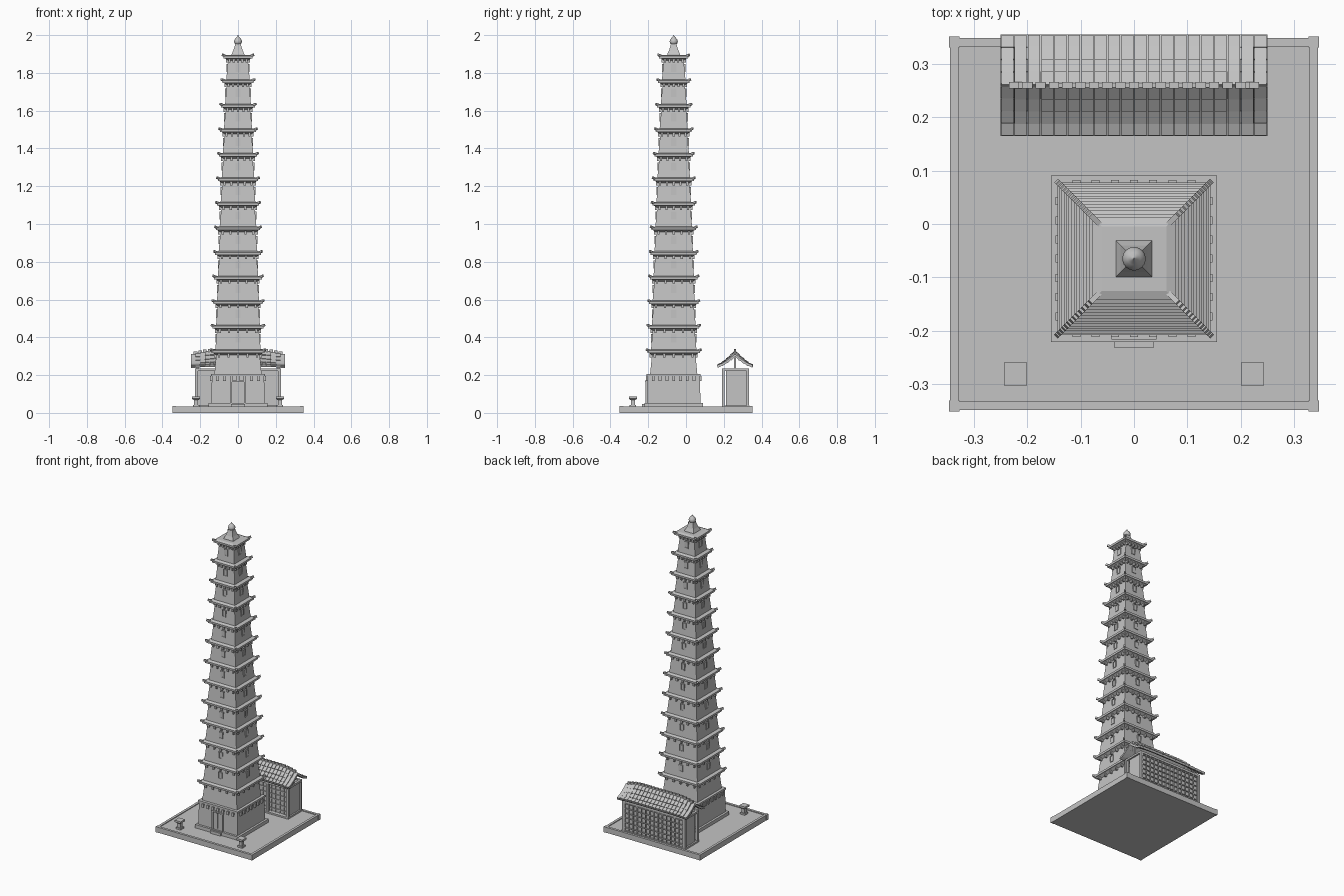
import bpy, bmesh, math
from mathutils import Matrix, Vector

if "Cube" in bpy.data.objects:
    bpy.data.objects.remove(bpy.data.objects["Cube"])

TY = -0.065          # tower centre on y
TIERS, STEP = 13, 0.13
GROUND = 0.03

stone = bpy.data.materials.new("grey stone")
stone.diffuse_color = (0.55, 0.55, 0.55, 1)
stone.use_nodes = True
stone.node_tree.nodes["Principled BSDF"].inputs["Base Color"].default_value = stone.diffuse_color


def finish(bm, name):
    bmesh.ops.recalc_face_normals(bm, faces=bm.faces)
    me = bpy.data.meshes.new(name)
    bm.to_mesh(me)
    bm.free()
    me.materials.append(stone)
    ob = bpy.data.objects.new(name, me)
    bpy.context.collection.objects.link(ob)
    return ob


def add_box(bm, c, s, rot=None):
    m = Matrix.Translation(c) @ (rot or Matrix()) @ Matrix.Diagonal((*s, 1))
    bmesh.ops.create_cube(bm, size=1, matrix=m)


def add_span(bm, x0, x1, y0, y1, z0, z1):
    add_box(bm, ((x0 + x1) / 2, (y0 + y1) / 2, (z0 + z1) / 2), (x1 - x0, y1 - y0, z1 - z0))


def add_stack(bm, profile, cx=0, cy=TY, n=4):
    """Stack of square (or round) rings from (half width, z) pairs."""
    k = math.sqrt(2) if n == 4 else 1
    rings = []
    for r, z in profile:
        rings.append([bm.verts.new((cx + r * k * math.cos(math.tau * (i + .5) / n),
                                    cy + r * k * math.sin(math.tau * (i + .5) / n), z)) for i in range(n)])
    for a, b in zip(rings, rings[1:]):
        for i in range(n):
            bm.faces.new((a[i], a[(i + 1) % n], b[(i + 1) % n], b[i]))
    bm.faces.new(rings[0][::-1])
    bm.faces.new(rings[-1])


def on_sides(bm, u, d, z, w, depth, h, sides=4):
    """Box repeated on the tower sides: u along the wall, d out from the centre."""
    for q in range(sides):
        r = Matrix.Rotation(q * math.pi / 2, 4, 'Z')
        add_box(bm, Vector((0, TY, 0)) + r @ Vector((u, -d, z)), (w, depth, h), r)


# Courtyard slab with raised rim and corner blocks
bm = bmesh.new()
add_span(bm, -.342, .342, -.347, .347, 0, GROUND)
for s in (-1, 1):
    add_box(bm, (s * .337, 0, .0175), (.016, .694, .035))
    add_box(bm, (0, s * .341, .0175), (.684, .016, .035))
    for t in (-1, 1):
        add_box(bm, (s * .337, t * .341, .018), (.02, .02, .036))
finish(bm, "courtyard")

# Tower base with footing, cornice brackets and front step
bm = bmesh.new()
add_stack(bm, [(.156, GROUND), (.156, .052)])
add_stack(bm, [(.142, .05), (.138, .195)])
add_stack(bm, [(.143, .195), (.143, .207)])
for i in range(7):
    on_sides(bm, (i - 3) * .036, .140, .182, .015, .014, .024)
add_span(bm, -.037, .037, -.232, -.205, GROUND, .048)
finish(bm, "tower_base")

# Door with frame
bm = bmesh.new()
fy = TY - .142
for s in (-1, 1):
    add_box(bm, (s * .035, fy, .108), (.008, .016, .116))
    add_box(bm, (s * .0155, fy + .002, .105), (.029, .008, .108))
add_box(bm, (0, fy, .168), (.084, .018, .009))
finish(bm, "tower_door")

# Thirteen storeys, each with a flared eave, brackets and upturned corners
walls, eaves, windows = bmesh.new(), bmesh.new(), bmesh.new()
for k in range(TIERS):
    ze = .33 + k * STEP
    e = .139 - .0052 * k + .004 * math.sin(math.pi * k / (TIERS - 1))
    z0 = .205 if k == 0 else ze - STEP
    bot, top = e - .014, e - .025
    add_stack(walls, [(bot, z0), (top, ze - .012)])
    add_stack(eaves, [(top, ze - .024), (e - .008, ze - .013), (e, ze - .013),
                      (e + .001, ze), (e - .016, ze + .006)])
    for sx in (-1, 1):
        for sy in (-1, 1):
            rot = Matrix.Rotation(math.atan2(sy, sx), 4, 'Z') @ Matrix.Rotation(-.3, 4, 'Y')
            add_box(eaves, (sx * (e - .003), TY + sy * (e - .003), ze + .002), (.026, .010, .012), rot)
    for i in range(5):
        on_sides(eaves, (i - 2) * top * .44, top + .006, ze - .026, .011, .014, .02)
    if k:
        zm, mid = ze - STEP / 2, (bot + top) / 2
        for u in (-1, 1):
            on_sides(windows, u * .0115, mid, zm, .004, .010, .042)
            on_sides(windows, 0, mid, zm + u * .0195, .027, .010, .004)
        on_sides(windows, 0, mid, zm, .02, .005, .037)
finish(walls, "storey_walls")
finish(eaves, "storey_eaves")
finish(windows, "storey_windows")

# Spire and finial
bm = bmesh.new()
add_stack(bm, [(.034, 1.893), (.034, 1.899), (.025, 1.918), (.018, 1.94), (.014, 1.957)])
finish(bm, "spire")
bm = bmesh.new()
add_stack(bm, [(.012, 1.95), (.019, 1.956), (.022, 1.966), (.019, 1.976),
               (.012, 1.985), (.005, 1.992), (.001, 2.0)], n=20)
ob = finish(bm, "finial")
bpy.context.view_layer.objects.active = ob
ob.select_set(True)
bpy.ops.object.shade_smooth_by_angle(angle=math.radians(40))

# Hall body: walls, corner pillars and beams
bm = bmesh.new()
add_span(bm, -.218, .218, .218, .325, GROUND, .228)
add_span(bm, -.228, .228, .19, .335, GROUND, .04)
for s in (-1, 1):
    add_span(bm, s * .22 - .008, s * .22 + .008, .19, .333, .222, .234)
    for y in (.198, .327):
        add_box(bm, (s * .22, y, .13), (.016, .014, .2))
    add_box(bm, (s * .075, .198, .13), (.014, .014, .2))
    # gable posts carrying the ridge
    add_box(bm, (s * .215, .26, .275), (.012, .012, .09))
for y in (.198, .327):
    add_box(bm, (0, y, .228), (.45, .014, .014))
finish(bm, "hall_walls")

# Lattice screens on the front and back of the hall
bm = bmesh.new()
for y in (.216, .328):
    for i in range(15):
        add_box(bm, (-.21 + i * .03, y, .13), (.005, .008, .19))
    for j in range(6):
        add_box(bm, (0, y, .06 + j * .031), (.42, .008, .005))
finish(bm, "hall_lattice")

# Hall roof: curved slopes of overlapping tiles, ridge drooping at the ends
slope = [(0, .322), (.0235, .298), (.047, .277), (.070, .259), (.093, .247)]


def droop(x, t):
    return -.022 * max(0, (abs(x) - .12) / .13) ** 2 * (1 - t)


tiles, deck = bmesh.new(), bmesh.new()
for s in (-1, 1):
    for j, ((d0, h0), (d1, h1)) in enumerate(zip(slope, slope[1:])):
        tilt = math.atan2(h1 - h0, d1 - d0) * s
        rot = Matrix.Rotation(tilt, 4, 'X')
        length = math.hypot(d1 - d0, h1 - h0)
        for i in range(20):
            x = -.2375 + i * .025
            c = Vector((x, .26 + s * (d0 + d1) / 2, (h0 + h1) / 2 + droop(x, j / 4)))
            add_box(deck, c, (.025, length, .008), rot)
            tip = Matrix.Rotation(s * .1, 4, 'X') @ rot
            add_box(tiles, c + Vector((0, 0, .006)), (.0225, length * .96, .007), tip)
finish(deck, "hall_roof_deck")
finish(tiles, "hall_roof_tiles")

# Ridge caps
bm = bmesh.new()
for i in range(19):
    x = -.225 + i * .025
    add_box(bm, (x, .26, .331 + droop(x, 0)), (.019, .012, .016))
add_box(bm, (0, .26, .322), (.3, .009, .014))
finish(bm, "hall_ridge")

# Pair of stone lanterns on the courtyard
bm = bmesh.new()
for s in (-1, 1):
    x = s * .222
    add_box(bm, (x, -.281, .035), (.034, .034, .012))
    add_box(bm, (x, -.281, .055), (.022, .022, .045))
    add_stack(bm, [(.013, .068), (.0215, .075), (.0215, .087)], x, -.281)
finish(bm, "stone_lanterns")
